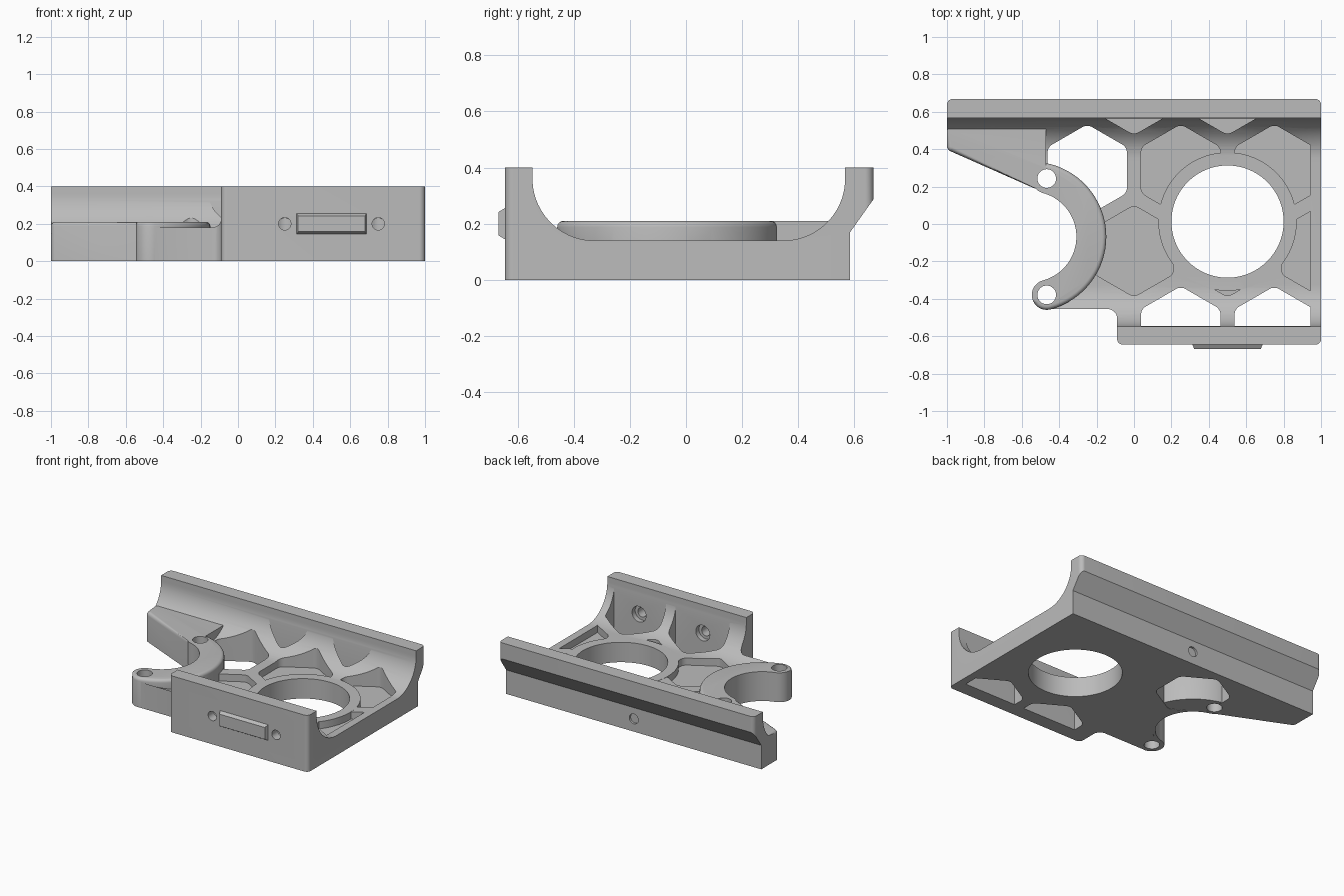
import bpy, bmesh, math
from mathutils import Vector, Matrix

if "Cube" in bpy.data.objects:
    bpy.data.objects.remove(bpy.data.objects["Cube"], do_unlink=True)

grey = bpy.data.materials.new("mid_grey")
grey.use_nodes = True
GREY = (0.5, 0.5, 0.5, 1)
grey.diffuse_color = GREY
for node in grey.node_tree.nodes:
    if node.type == 'BSDF_PRINCIPLED':
        node.inputs["Base Color"].default_value = GREY

FLOOR, TOP, ARM_TOP, POCKET_Z = 0.14, 0.4, 0.21, 0.09
ARM_C = Vector((-0.55, -0.068))
HUB = (0.5, 0.013)
RAISE = 0.002


def finish(name, bm):
    bmesh.ops.recalc_face_normals(bm, faces=bm.faces)
    mesh = bpy.data.meshes.new(name)
    bm.to_mesh(mesh)
    bm.free()
    mesh.materials.append(grey)
    ob = bpy.data.objects.new(name, mesh)
    bpy.context.collection.objects.link(ob)
    return ob


def rounded(corners, steps=8):
    """Outline from (x, y, radius) corners with true fillets."""
    out, n = [], len(corners)
    for i, (x, y, r) in enumerate(corners):
        p = Vector((x, y))
        if r == 0:
            out.append(p)
            continue
        a = (Vector(corners[i - 1][:2]) - p).normalized()
        b = (Vector(corners[(i + 1) % n][:2]) - p).normalized()
        half = math.acos(max(-1, min(1, a.dot(b)))) / 2
        c = p + (a + b).normalized() * r / math.sin(half)
        u = p + a * r / math.tan(half) - c
        v = p + b * r / math.tan(half) - c
        for k in range(steps + 1):
            out.append(c + u.lerp(v, k / steps).normalized() * r)
    return out


def prism(name, outline, lo, hi, axis='Z', soft=None, width=0.022):
    """Extrude an outline; soft picks the top edges to round."""
    bm = bmesh.new()
    place = (lambda p: (p[0], p[1], lo)) if axis == 'Z' else (lambda p: (lo, p[0], p[1]))
    face = bm.faces.new([bm.verts.new(place(p)) for p in outline])
    ext = bmesh.ops.extrude_face_region(bm, geom=[face])["geom"]
    step = Vector((0, 0, hi - lo)) if axis == 'Z' else Vector((hi - lo, 0, 0))
    bmesh.ops.translate(bm, vec=step, verts=[g for g in ext if isinstance(g, bmesh.types.BMVert)])
    if soft:
        bmesh.ops.recalc_face_normals(bm, faces=bm.faces)
        edges = [e for e in bm.edges if all(v.co.z > hi - 1e-5 for v in e.verts)
                 and soft((e.verts[0].co + e.verts[1].co) / 2)]
        bmesh.ops.bevel(bm, geom=edges, offset=width, segments=4, profile=0.5, affect='EDGES')
    return finish(name, bm)


def cylinder(name, centre, radius, depth, along_y=False, sides=64):
    bm = bmesh.new()
    m = Matrix.Translation(centre)
    if along_y:
        m = m @ Matrix.Rotation(math.pi / 2, 4, 'X')
    bmesh.ops.create_cone(bm, cap_ends=True, segments=sides, radius1=radius,
                          radius2=radius, depth=depth, matrix=m)
    return finish(name, bm)


def combine(target, tool, operation, keep=False):
    mod = target.modifiers.new("cut", 'BOOLEAN')
    mod.solver = 'EXACT'
    mod.operation = operation
    mod.object = tool
    bpy.context.view_layer.objects.active = target
    bpy.ops.object.modifier_apply(modifier=mod.name)
    if not keep:
        bpy.data.objects.remove(tool, do_unlink=True)


# Trough-shaped body: cross-section along x, trimmed to the plan outline
section = rounded([
    (-0.75, -0.1, 0), (0.585, -0.1, 0), (0.585, 0.17, 0), (0.67, 0.29, 0),
    (0.75, 0.29, 0), (0.75, 0.5, 0), (0.567, 0.5, 0), (0.567, FLOOR, 0.22),
    (-0.547, FLOOR, 0.22), (-0.547, 0.5, 0), (-0.75, 0.5, 0)], 16)
body = prism("trough_body", section, -1.1, 1.1, 'X')
plan = rounded([
    (-0.47, -0.455, 0), (-0.09, -0.455, 0.05), (-0.09, -0.645, 0.03),
    (1, -0.645, 0.03), (1, 0.668, 0.03), (-1, 0.668, 0.03), (-1, 0.4, 0.03),
    (-0.49, 0.175, 0), (-0.4, 0.1, 0), (-0.4, -0.3, 0)])
combine(body, prism("plan_trim", plan, 0, TOP), 'INTERSECT')

# Raised side wing along the back wall
wing = rounded([(-0.999, 0.397, 0.03), (-0.999, 0.58, 0), (-0.47, 0.58, 0),
                (-0.47, 0.165, 0), (-0.49, 0.172, 0)])
combine(body, prism("wing", wing, RAISE, ARM_TOP, soft=lambda p: p.x < -0.5 and p.y < 0.42), 'UNION')

# Honeycomb pockets, some cut right through the floor
limits = prism("pocket_limits", [(-0.6, -0.545), (0.945, -0.545), (0.945, 0.563), (-0.6, 0.563)], -0.3, 1.2)
ROW = 0.5 * math.sqrt(3) / 2
cells = [(0, 0, False), (0.5, 0, False), (1, 0, False),
         (-0.25, 1, True), (0.25, 1, False), (0.75, 1, False),
         (0, 2, False), (0.5, 2, False), (0.25, -1, True), (0.75, -1, True)]
for cx, row, through in cells:
    cy = -0.145 + row * ROW
    corners = []
    for k in range(6):
        a = math.radians(30 + 60 * k)
        corners.append((cx + 0.245 * math.cos(a), cy + 0.245 * math.sin(a), 0.05))
    pocket = prism("pocket", rounded(corners, 5), -0.1 if through else POCKET_Z, 0.9)
    combine(pocket, limits, 'INTERSECT', keep=True)
    combine(body, pocket, 'DIFFERENCE')
bpy.data.objects.remove(limits, do_unlink=True)

# Collar and large bore
combine(body, cylinder("collar", (*HUB, 0.0715), 0.37, 0.139, sides=96), 'UNION')
combine(body, cylinder("bore", (*HUB, 0.1), 0.3, 0.6, sides=96), 'DIFFERENCE')

# Curved arm with rounded ends
combine(body, cylinder("arm_clearance", (*ARM_C, 0.1), 0.26, 0.8), 'DIFFERENCE')


def polar(centre, radius, degrees):
    a = math.radians(degrees)
    return centre + Vector((math.cos(a), math.sin(a))) * radius


SWEEP, MID, HALF = 75, 0.322, 0.08
ends = [polar(ARM_C, MID, s * SWEEP) for s in (1, -1)]
N = 32
arm = [polar(ARM_C, MID + HALF, -SWEEP + 2 * SWEEP * k / N) for k in range(N)]
arm += [polar(ends[0], HALF, SWEEP + 180 * k / 16) for k in range(16)]
arm += [polar(ARM_C, MID - HALF, SWEEP - 2 * SWEEP * k / N) for k in range(N)]
arm += [polar(ends[1], HALF, 180 - SWEEP + 180 * k / 16) for k in range(16)]
combine(body, prism("arm", arm, RAISE, ARM_TOP,
                    soft=lambda p: (p.xy - ARM_C).length > MID + 0.03), 'UNION')
for end in ends:
    combine(body, cylinder("arm_hole", (*end, 0.1), 0.05, 0.8, sides=32), 'DIFFERENCE')

# Counterbored screw holes in the front wall, blind hole in the back wall
for x in (0.25, 0.75):
    combine(body, cylinder("screw_hole", (x, -0.6, 0.2), 0.033, 0.2, True, 32), 'DIFFERENCE')
    combine(body, cylinder("counterbore", (x, -0.54, 0.2), 0.055, 0.08, True, 32), 'DIFFERENCE')
combine(body, cylinder("back_hole", (0, 0.62, 0.09), 0.035, 0.1, True, 32), 'DIFFERENCE')

# Tapered pad on the front wall
bm = bmesh.new()
bmesh.ops.create_cube(bm, size=1, matrix=Matrix.Translation((0.5, -0.653, 0.2))
                      @ Matrix.Diagonal((0.38, 0.03, 0.12, 1)))
for v in bm.verts:
    if v.co.y < -0.66:
        v.co.x += 0.012 if v.co.x < 0.5 else -0.012
        v.co.z += 0.018 if v.co.z < 0.2 else -0.018
pad = finish("front_pad", bm)

bpy.ops.object.select_all(action='DESELECT')
body.select_set(True)
bpy.context.view_layer.objects.active = body
bpy.ops.object.shade_smooth_by_angle(angle=math.radians(30))
